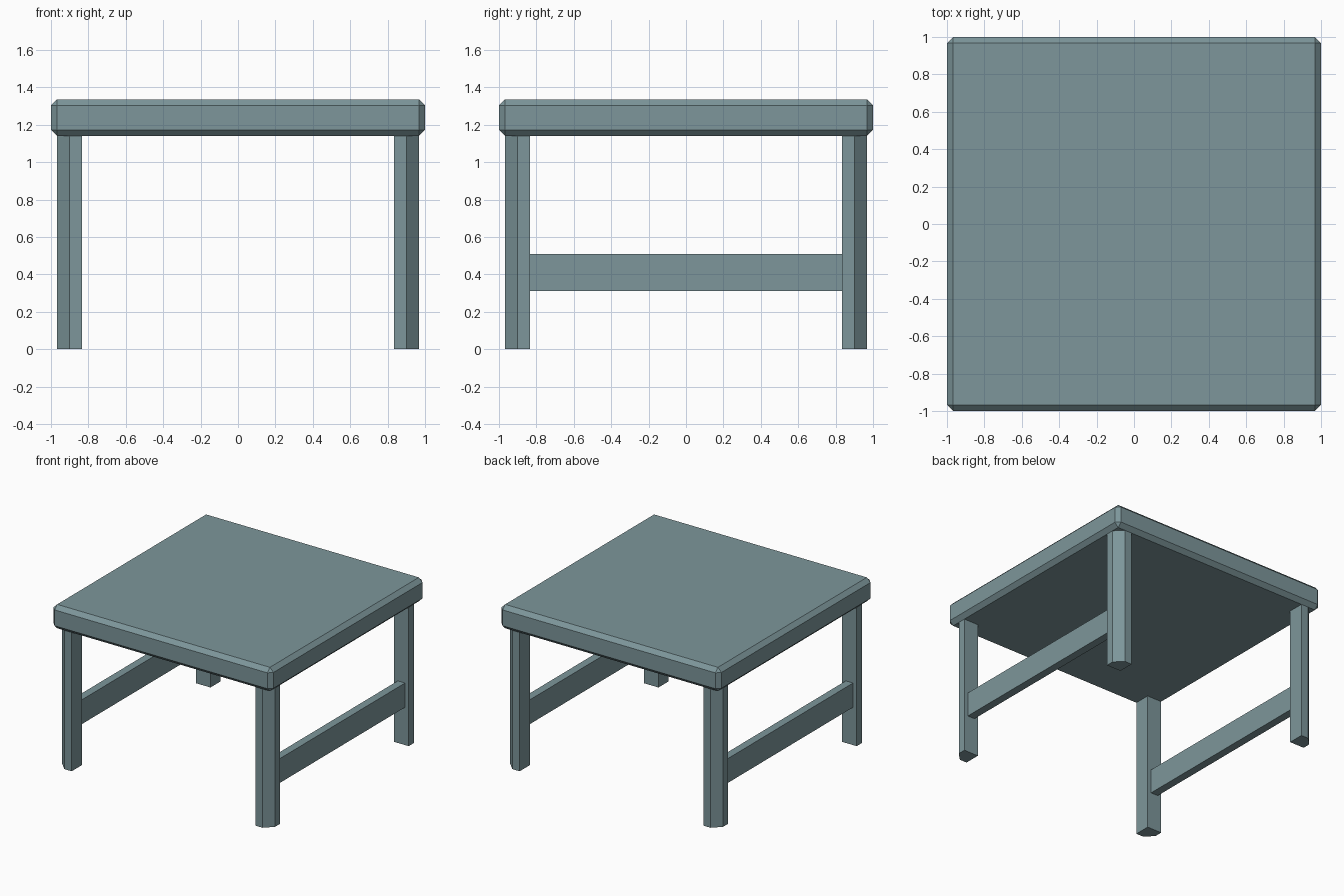
import bpy, bmesh

if "Cube" in bpy.data.objects:
    bpy.data.objects.remove(bpy.data.objects["Cube"])

paint = bpy.data.materials.new("grey teal")
paint.diffuse_color = (0.205, 0.305, 0.325, 1)
paint.use_nodes = True
paint.node_tree.nodes["Principled BSDF"].inputs["Base Color"].default_value = paint.diffuse_color


def finish(name, bm):
    bmesh.ops.recalc_face_normals(bm, faces=bm.faces)
    mesh = bpy.data.meshes.new(name)
    bm.to_mesh(mesh)
    bm.free()
    mesh.materials.append(paint)
    obj = bpy.data.objects.new(name, mesh)
    bpy.context.collection.objects.link(obj)
    return obj


def box(name, lo, hi, bevel=0):
    bm = bmesh.new()
    bmesh.ops.create_cube(bm, size=1)
    for v in bm.verts:
        v.co = [(a + b) / 2 + c * (b - a) for a, b, c in zip(lo, hi, v.co)]
    if bevel:
        bmesh.ops.bevel(bm, geom=bm.edges[:], offset=bevel, segments=1,
                        affect='EDGES')
    return finish(name, bm)


def leg(name, sx, sy):
    # square post with its outer corner cut off
    i, m, o = 0.835, 0.901, 0.967
    profile = [(i, i), (o, i), (o, m), (m, o), (i, o)]
    bm = bmesh.new()
    base = bm.faces.new([bm.verts.new((x * sx, y * sy, 0)) for x, y in profile])
    ext = bmesh.ops.extrude_face_region(bm, geom=[base], use_keep_orig=True)
    for v in ext["geom"]:
        if isinstance(v, bmesh.types.BMVert):
            v.co.z = 1.14
    return finish(name, bm)


# chamfered slab
box("table_top", (-1, -1, 1.14), (1, 1, 1.336), 0.033)

# legs and side stretchers
for side, sx in (("left", -1), ("right", 1)):
    for end, sy in (("front", -1), ("back", 1)):
        leg(f"{end}_{side}_leg", sx, sy)
    box(f"{side}_stretcher", (sx * 0.901 - 0.033, -0.835, 0.31),
        (sx * 0.901 + 0.033, 0.835, 0.51))
